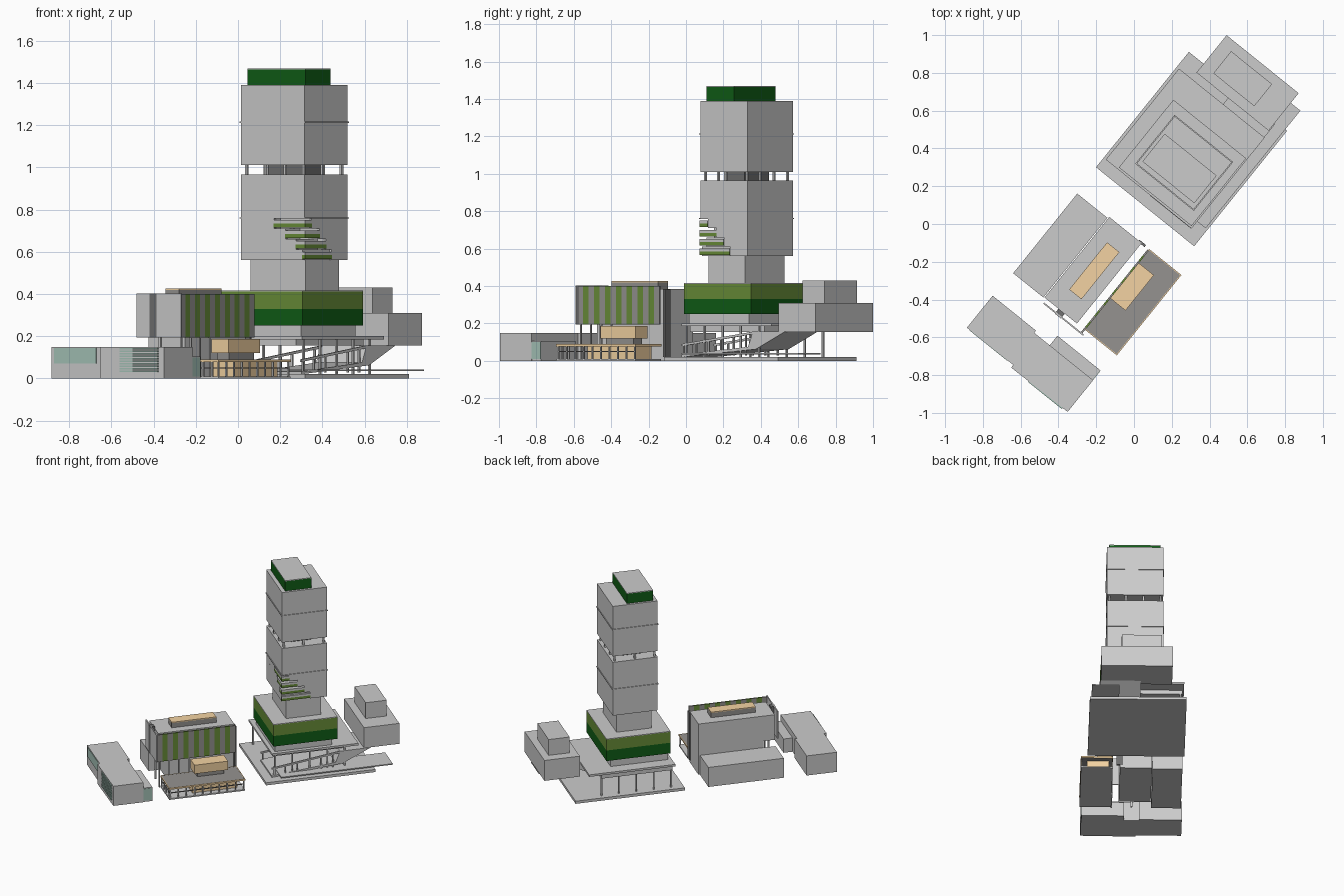
import bpy, math
from mathutils import Matrix

# the whole site is laid out on axes u, v turned by this angle
ROT = Matrix.Rotation(math.radians(-38.83), 4, 'Z')


def mat(name, r, g, b):
    m = bpy.data.materials.new(name)
    m.diffuse_color = (r, g, b, 1)
    return m


DARK_GREEN = mat("dark_green", 0.005, 0.11, 0.008)
OLIVE = mat("olive", 0.14, 0.27, 0.04)
TAN = mat("tan", 0.90, 0.65, 0.36)
DARK = mat("dark_grey", 0.16, 0.16, 0.16)
MID = mat("mid_grey", 0.3, 0.29, 0.28)
TEAL = mat("teal", 0.38, 0.55, 0.48)


def mesh(name, verts, faces, m=None):
    me = bpy.data.meshes.new(name)
    me.from_pydata(verts, [], faces)
    me.transform(ROT)
    if m:
        me.materials.append(m)
    ob = bpy.data.objects.new(name, me)
    bpy.context.collection.objects.link(ob)
    return ob


def prism(name, lo, hi, m=None):
    """Close two matching outlines into a solid."""
    n = len(lo)
    sides = [(i, (i + 1) % n, n + (i + 1) % n, n + i) for i in range(n)]
    return mesh(name, lo + hi, [tuple(range(n))[::-1], tuple(range(n, 2 * n))] + sides, m)


def plan(name, pts, z0, z1, m=None):
    return prism(name, [(u, v, z0) for u, v in pts], [(u, v, z1) for u, v in pts], m)


def box(name, u0, u1, v0, v1, z0, z1, m=None):
    return plan(name, [(u0, v0), (u1, v0), (u1, v1), (u0, v1)], z0, z1, m)


def section(name, pts, u0, u1, m=None):
    """Profile in (v, z) extruded along u."""
    return prism(name, [(u0, v, z) for v, z in pts], [(u1, v, z) for v, z in pts], m)


# ---- tower podium
box("tower_base_plate", -0.345, 0.322, 0.108, 0.892, 0, 0.02)
box("walkway_plate", 0.12, 0.31, 0.22, 1.02, 0.034, 0.042)
box("podium_slab", -0.33, 0.252, 0.172, 0.79, 0.185, 0.2)
box("podium_lower_slab", -0.32, 0.20, 0.19, 0.70, 0.155, 0.185)
box("podium_block", -0.24, 0.222, 0.2, 0.61, 0.2, 0.25)
box("podium_green_lower", -0.25, 0.244, 0.183, 0.643, 0.25, 0.33, DARK_GREEN)
box("podium_green_upper", -0.25, 0.244, 0.183, 0.643, 0.33, 0.412, OLIVE)
box("podium_roof", -0.25, 0.244, 0.183, 0.643, 0.412, 0.417)
for i in range(5):
    v = 0.19 + 0.125 * i
    for u in (-0.31, 0.235):
        box("podium_column", u, u + 0.01, v, v + 0.01, 0.02, 0.185)

# ---- seating ramp leading up to the rear hall
section("ramp_deck", [(0.17, 0.02), (0.68, 0.062), (0.68, 0.08), (0.17, 0.032)], -0.03, 0.25)
section("ramp_landing", [(0.62, 0.057), (0.68, 0.062), (0.88, 0.156), (0.66, 0.156)], -0.03, 0.25)
for u in (-0.03, 0.24):
    section("ramp_beam", [(0.17, 0.078), (0.66, 0.143), (0.66, 0.156), (0.17, 0.09)], u, u + 0.01)
    for i in range(6):
        v = 0.18 + 0.085 * i
        box("ramp_post", u, u + 0.01, v, v + 0.008, 0.028, 0.085 + 0.132 * (v - 0.17))

# ---- rear hall
box("rear_hall", -0.245, 0.245, 0.832, 1.086, 0.155, 0.31)
box("rear_hall_rooftop", -0.173, 0.105, 0.885, 1.035, 0.31, 0.43)

# ---- tower
U0, U1, V0, V1 = -0.19, 0.198, 0.258, 0.58
box("tower_neck", -0.162, 0.174, 0.294, 0.545, 0.417, 0.56)
# stepped corner terraces: (inner u, inner v) of each cut-out, bottom up
for i, (a, b) in enumerate([(0.185, 0.46), (0.145, 0.42), (0.08, 0.37), (0.01, 0.31)]):
    z = 0.56 + 0.05 * i
    plan("tower_stepped_floor", [(U0, V0), (a, V0), (a, b), (U1, b), (U1, V1), (U0, V1)], z, z + 0.05)
    box("terrace_planter", a, U1 + 0.003, V0 - 0.003, b, z + 0.006, z + 0.024, OLIVE)
    box("terrace_slab", a, U1 + 0.003, V0 - 0.003, b, z + 0.024, z + 0.04)
box("tower_middle", U0, U1, V0, V1, 0.76, 0.965)
box("tower_upper", U0, U1, V0, V1, 1.01, 1.39)
for z in (0.757, 1.21):
    box("tower_ledge", U0 - 0.005, U1 + 0.005, V0 - 0.005, V1 + 0.005, z, z + 0.006)
# open sky floor
box("sky_floor_core", -0.1, 0.11, 0.35, 0.49, 0.965, 1.01, DARK)
for u in (-0.175, -0.06, 0.06, 0.172):
    for v in (0.27, 0.41, 0.555):
        box("sky_floor_column", u, u + 0.012, v, v + 0.012, 0.965, 1.01)
box("roof_garden", -0.173, 0.18, 0.286, 0.474, 1.39, 1.463, DARK_GREEN)
box("roof_garden_cap", -0.173, 0.18, 0.286, 0.474, 1.463, 1.468)

# ---- middle building
box("low_wing", -0.335, -0.13, -0.604, -0.063, 0, 0.148)
box("mid_body_lower", -0.125, 0.095, -0.52, -0.053, 0, 0.195)
box("mid_body_upper", -0.125, 0.095, -0.6, -0.053, 0.195, 0.385)
box("mid_roof_unit", -0.05, 0.033, -0.485, -0.165, 0.385, 0.42, MID)
box("mid_roof_unit_top", -0.05, 0.033, -0.485, -0.165, 0.42, 0.427, TAN)
box("end_wall", -0.11, 0.16, -0.63, -0.622, 0.195, 0.402)
box("end_stair_core", -0.03, 0.012, -0.632, -0.6, 0.195, 0.402, DARK)
box("back_corner_wall", 0.075, 0.12, -0.06, -0.047, 0.02, 0.38, DARK)
box("end_column", 0.0, 0.012, -0.6, -0.588, 0, 0.195)
# fin screen along the long side, grey and green strips in turn
n = 15
for i in range(n):
    v = -0.622 + 0.56 * i / n
    box("screen_strip", 0.14, 0.15, v, v + 0.56 / n, 0.195, 0.4, OLIVE if i % 2 else MID)
for v in (-0.61, -0.54, -0.47, -0.40):
    box("screen_post", 0.14, 0.148, v, v + 0.008, 0, 0.195)

# ---- pavilion
box("pavilion_floor", 0.145, 0.364, -0.598, -0.055, 0, 0.01)
box("pavilion_roof", 0.145, 0.36, -0.594, -0.058, 0.078, 0.088, MID)
for u in (0.145, 0.36):
    box("pavilion_trim", u, u + 0.005, -0.598, -0.055, 0.077, 0.089, TAN)
for v in (-0.599, -0.058):
    box("pavilion_trim", 0.145, 0.365, v, v + 0.005, 0.077, 0.089, TAN)
box("pavilion_room", 0.17, 0.32, -0.42, -0.1, 0.01, 0.078, TAN)
box("pavilion_rail", 0.354, 0.36, -0.594, -0.058, 0.046, 0.052, MID)
box("pavilion_rail", 0.15, 0.36, -0.594, -0.588, 0.046, 0.052, MID)
for i in range(10):
    v = -0.594 + 0.0586 * i
    box("pavilion_column", 0.352, 0.36, v, v + 0.008, 0.01, 0.078)
for i in range(4):
    u = 0.15 + 0.055 * i
    box("pavilion_column", u, u + 0.008, -0.594, -0.586, 0.01, 0.078)
box("pavilion_rooftop_neck", 0.165, 0.235, -0.36, -0.17, 0.088, 0.12, MID)
box("pavilion_rooftop_box", 0.148, 0.252, -0.385, -0.145, 0.12, 0.186, TAN)

# ---- left building
plan("left_building", [(-0.345, -0.982), (-0.03, -0.982), (-0.03, -1.0), (0.35, -0.995),
                       (0.35, -0.78), (-0.05, -0.78), (-0.05, -0.765), (-0.345, -0.765)], 0, 0.149)
box("left_annex", 0.055, 0.346, -0.78, -0.715, 0, 0.105)
box("window_panel", -0.325, -0.07, -0.985, -0.98, 0.07, 0.144, TEAL)
for i in range(10):
    z = 0.03 + 0.0118 * i
    box("louvre", 0.086, 0.317, -1.003, -0.99, z, z + 0.007, TEAL)
box("annex_window", 0.344, 0.349, -0.778, -0.717, 0.01, 0.1, TEAL)
